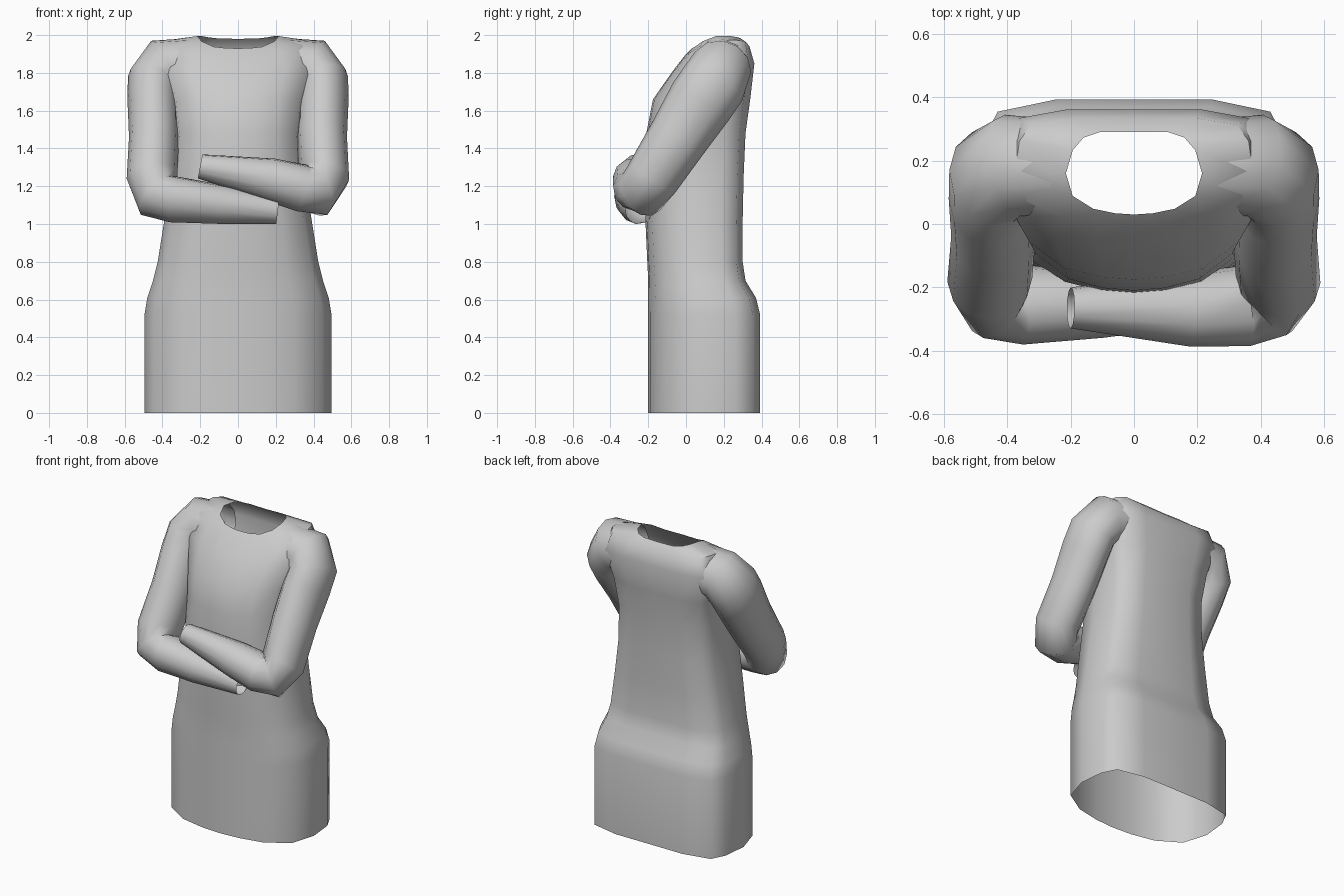
import bpy, bmesh
from mathutils import Vector
from math import cos, sin, pi

cube = bpy.data.objects.get("Cube")
if cube:
    bpy.data.objects.remove(cube)

cloth = bpy.data.materials.new("light grey cloth")
cloth.use_nodes = True
grey = (0.6, 0.6, 0.6, 1)
cloth.diffuse_color = grey
cloth.node_tree.nodes["Principled BSDF"].inputs["Base Color"].default_value = grey


def loft(name, rings):
    """Skin closed rings of points into an open-ended smooth tube."""
    bm = bmesh.new()
    loops = [[bm.verts.new(p) for p in ring] for ring in rings]
    for low, high in zip(loops, loops[1:]):
        n = len(low)
        for i in range(n):
            j = (i + 1) % n
            bm.faces.new((low[i], low[j], high[j], high[i]))
    bmesh.ops.recalc_face_normals(bm, faces=bm.faces)
    mesh = bpy.data.meshes.new(name)
    bm.to_mesh(mesh)
    bm.free()
    mesh.materials.append(cloth)
    obj = bpy.data.objects.new(name, mesh)
    bpy.context.collection.objects.link(obj)
    bpy.ops.object.select_all(action="DESELECT")
    obj.select_set(True)
    bpy.context.view_layer.objects.active = obj
    bpy.ops.object.shade_smooth_by_angle(angle=pi / 3)


def section(corner):
    """Body outline as (width share, depth share); corner sets how square the back is."""
    half = [(0, 0), (0.28, 0.015), (0.6, 0.07), (0.9, 0.225), (1, 0.5),
            (0.53 + corner / 2, 0.78), (corner, 0.935), (0.5, 1), (0, 1)]
    return half + [(-u, t) for u, t in half[-2:0:-1]]


def body_ring(width, front, back, z_front, z_back=None, side_lift=0, corner=0.87):
    z_back = z_front if z_back is None else z_back
    return [(u * width, front + (back - front) * t,
             z_front + (z_back - z_front) * t + side_lift * u ** 4)
            for u, t in section(corner)]


# Dress body, open at the hem and the neck
loft("dress_body", [body_ring(*r) for r in [
    (0.495, -0.2, 0.393, 0),
    (0.495, -0.2, 0.393, 0.52),
    (0.48, -0.2, 0.37, 0.61),
    (0.45, -0.2, 0.315, 0.7),
    (0.425, -0.205, 0.3, 0.8),
    (0.39, -0.215, 0.3, 1.02),
    (0.355, -0.22, 0.305, 1.25),
    (0.345, -0.21, 0.315, 1.48),
    (0.365, -0.175, 0.34, 1.66),
    (0.42, -0.07, 0.362, 1.81, 1.85),
    (0.375, 0.0, 0.335, 1.9, 1.94, 0.05),
    (0.215, 0.03, 0.29, 1.93, 1.98, 0.04, 0.74),
]])

# Sleeve rings: centre, radius in the bending plane, radius across it
UPPER = [((0.25, 0.18, 1.835), 0.15, 0.15),
         ((0.385, 0.185, 1.825), 0.163, 0.163),
         ((0.45, 0.145, 1.745), 0.14, 0.178),
         ((0.45, 0.08, 1.65), 0.135, 0.178),
         ((0.445, -0.04, 1.46), 0.132, 0.16),
         ((0.455, -0.175, 1.25), 0.135, 0.145)]
LEFT_FOREARM = [((0.42, -0.235, 1.17), 0.13, 0.14),
                ((0.34, -0.26, 1.19), 0.125, 0.13),
                ((0.17, -0.27, 1.235), 0.112, 0.12),
                ((-0.2, -0.265, 1.305), 0.065, 0.065)]
RIGHT_FOREARM = [((0.43, -0.235, 1.15), 0.13, 0.14),
                 ((0.34, -0.255, 1.13), 0.12, 0.13),
                 ((0.1, -0.255, 1.105), 0.105, 0.105),
                 ((-0.21, -0.25, 1.07), 0.07, 0.07)]
ACROSS = Vector((0, -0.8, 0.6))


def sleeve(name, rows, side):
    centres = [Vector(r[0]) for r in rows]
    rings = []
    for i, (c, (_, inner, outer)) in enumerate(zip(centres, rows)):
        before = (c - centres[max(i - 1, 0)]).normalized()
        after = (centres[min(i + 1, len(rows) - 1)] - c).normalized()
        tangent = (before + after).normalized()
        a = tangent.cross(ACROSS).normalized()
        b = a.cross(tangent)
        ring = [c + a * inner * cos(k * pi / 6) + b * outer * sin(k * pi / 6)
                for k in range(12)]
        rings.append([(p.x * side, p.y, p.z) for p in ring])
    loft(name, rings)


# Folded sleeves, the left one lying over the right
sleeve("left_sleeve", UPPER + LEFT_FOREARM, 1)
sleeve("right_sleeve", UPPER + RIGHT_FOREARM, -1)
